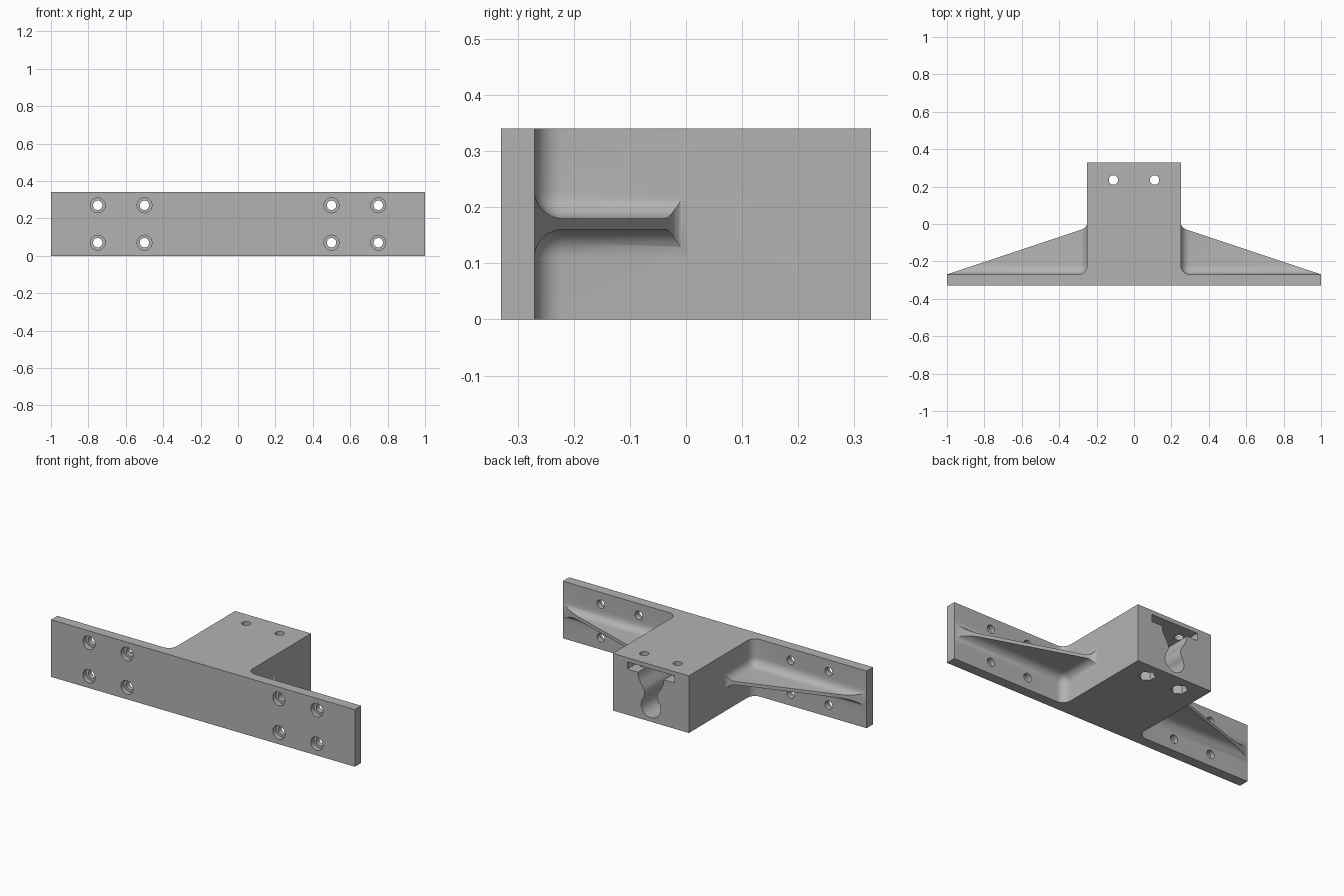
import bpy, bmesh, math
from mathutils import Matrix, Vector

if "Cube" in bpy.data.objects:
    bpy.data.objects.remove(bpy.data.objects["Cube"])

H = 0.34          # overall height
MID = H / 2
R = 0.05          # inner fillet radius

grey = bpy.data.materials.new("plain grey")
grey.diffuse_color = (0.45, 0.45, 0.45, 1)
grey.use_nodes = True
grey.node_tree.nodes["Principled BSDF"].inputs["Base Color"].default_value = grey.diffuse_color


def add(name, bm, helper=False):
    bmesh.ops.recalc_face_normals(bm, faces=bm.faces[:])
    if bm.calc_volume(signed=True) < 0:
        bmesh.ops.reverse_faces(bm, faces=bm.faces[:])
    me = bpy.data.meshes.new(name)
    bm.to_mesh(me)
    bm.free()
    me.materials.append(grey)
    ob = bpy.data.objects.new(name, me)
    bpy.context.collection.objects.link(ob)
    ob.hide_render = helper
    return ob


def prism(name, pts, vec, helper=True):
    """Closed solid from an outline of 3D points swept along vec."""
    bm = bmesh.new()
    a = [bm.verts.new(p) for p in pts]
    b = [bm.verts.new(Vector(p) + Vector(vec)) for p in pts]
    bm.faces.new(a)
    bm.faces.new(b[::-1])
    for i in range(len(a)):
        j = (i + 1) % len(a)
        bm.faces.new((a[j], a[i], b[i], b[j]))
    return add(name, bm, helper)


def rod(name, centre, radius, depth, axis, sides=32):
    bm = bmesh.new()
    rot = Matrix.Rotation(math.pi / 2, 4, "X") if axis == "Y" else Matrix()
    bmesh.ops.create_cone(bm, cap_ends=True, segments=sides, radius1=radius, radius2=radius,
                          depth=depth, matrix=Matrix.Translation(centre) @ rot)
    return add(name, bm, True)


def arc(cx, cy, r, a0, a1, n):
    return [(cx + r * math.cos(math.radians(a0 + (a1 - a0) * i / n)),
             cy + r * math.sin(math.radians(a0 + (a1 - a0) * i / n))) for i in range(n + 1)]


def volume(me):
    bm = bmesh.new()
    bm.from_mesh(me)
    v = bm.calc_volume()
    bm.free()
    return v


def cut(ob, cutter):
    """Subtract cutter, using the first solver that gives a sound solid."""
    before = volume(ob.data)
    for solver in ("MANIFOLD", "EXACT", "FLOAT"):
        m = ob.modifiers.new("cut", "BOOLEAN")
        m.operation, m.solver, m.object = "DIFFERENCE", solver, cutter
        bpy.context.view_layer.update()
        dg = bpy.context.evaluated_depsgraph_get()
        me = bpy.data.meshes.new_from_object(ob.evaluated_get(dg))
        ob.modifiers.remove(m)
        if len(me.polygons) and 0.4 * before < volume(me) < before - 1e-6:
            ob.data = me
            break
    bpy.data.objects.remove(cutter, do_unlink=True)


# Bracket outline seen from above: plate, sloping ribs and block
half = [(1, -0.33), (1, -0.27), (0.276, -0.028), (0.263, -0.02), (0.254, -0.01),
        (0.25, 0.005), (0.25, 0.33)]
outline = half + [(-x, y) for x, y in reversed(half)]
bracket = prism("mounting_bracket", [(x, y, 0) for x, y in outline], (0, 0, H), False)
cutters = []

# Rounded pockets above and below each thin rib
for side in (-1, 1):
    for up in (-1, 1):
        bm = bmesh.new()
        bmesh.ops.create_cube(bm, size=1)
        for v in bm.verts:
            v.co = ((0.25 if v.co.x < 0 else 1.2) * side,
                    -0.27 if v.co.y < 0 else 0.2,
                    MID + up * (0.01 if v.co.z < 0 else 0.4))
        bmesh.ops.recalc_face_normals(bm, faces=bm.faces[:])
        inner = [e for e in bm.edges
                 if sum((all(abs(v.co.x) < 0.3 for v in e.verts),
                         all(v.co.y < 0 for v in e.verts),
                         all(abs(v.co.z - MID) < 0.1 for v in e.verts))) == 2]
        bmesh.ops.bevel(bm, geom=inner, offset=R, offset_type="OFFSET", segments=8,
                        profile=0.5, affect="EDGES")
        cutters.append(add("rib_pocket_cutter", bm, True))

# Counterbored screw holes in the plate
for x in (-0.75, -0.5, 0.5, 0.75):
    for z in (MID - 0.1, MID + 0.1):
        cutters.append(rod("screw_hole_cutter", (x, -0.3, z), 0.025, 0.3, "Y"))
        cutters.append(rod("counterbore_cutter", (x, -0.35, z), 0.04, 0.1, "Y"))

# Keyhole socket in the back: flat slot, funnel neck, round bottom
right = [(0.155, 0.315), (0.155, 0.272), (0.085, 0.272), (0.082, 0.245), (0.068, 0.215),
         (0.05, 0.19), (0.041, 0.165), (0.043, 0.145)]
right += arc(0, 0.088, 0.064, 40, -90, 16)
key = right + [(-x, z) for x, z in reversed(right[:-1])]
cutters.append(prism("socket_cutter", [(x, 0.4, z) for x, z in key], (0, -0.35, 0)))

# Vertical bolt holes with hexagonal nut recesses underneath
for x in (-0.11, 0.11):
    cutters.append(rod("bolt_hole_cutter", (x, 0.235, MID), 0.025, 0.6, "Z"))
    cutters.append(rod("nut_recess_cutter", (x, 0.235, 0), 0.047, 0.1, "Z", 6))

for c in cutters:
    cut(bracket, c)

# Smooth the fillets and bores, keep the edges crisp
bpy.context.view_layer.objects.active = bracket
bracket.select_set(True)
bpy.ops.object.shade_smooth_by_angle(angle=math.radians(30))
